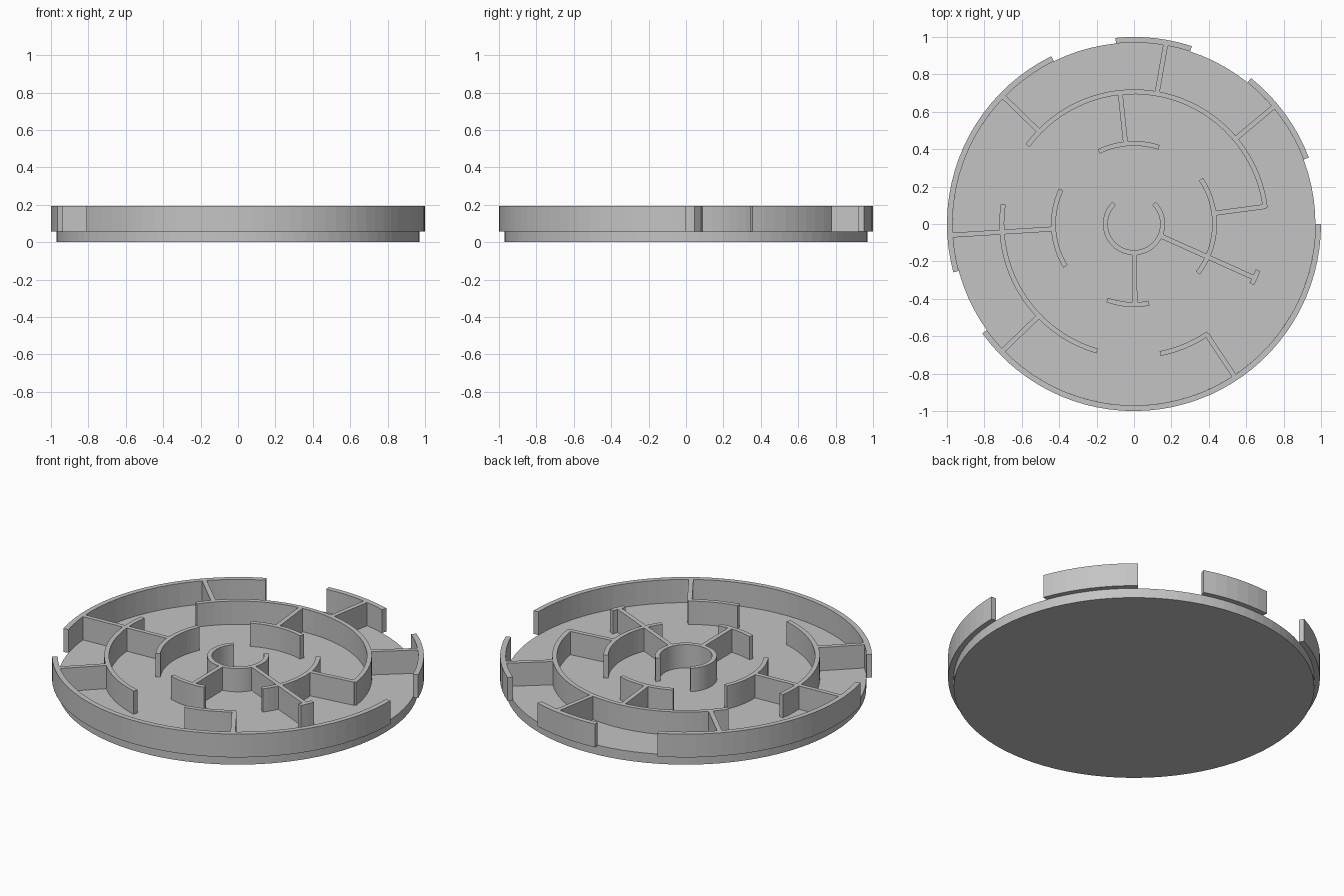
import bpy, bmesh
from math import cos, sin, radians, ceil

cube = bpy.data.objects.get("Cube")
if cube:
    bpy.data.objects.remove(cube, do_unlink=True)

FLOOR, TOP, THICK = 0.057, 0.195, 0.026

grey = bpy.data.materials.new("light_grey")
grey.use_nodes = True
grey.diffuse_color = (0.55, 0.55, 0.55, 1)
grey.node_tree.nodes["Principled BSDF"].inputs["Base Color"].default_value = (0.55, 0.55, 0.55, 1)


def extrude_outline(name, points, z0, z1):
    """Closed flat outline raised into a solid."""
    bm = bmesh.new()
    face = bm.faces.new([bm.verts.new((x, y, z0)) for x, y in points])
    raised = bmesh.ops.extrude_face_region(bm, geom=[face])
    verts = [g for g in raised["geom"] if isinstance(g, bmesh.types.BMVert)]
    bmesh.ops.translate(bm, verts=verts, vec=(0, 0, z1 - z0))
    bmesh.ops.recalc_face_normals(bm, faces=bm.faces)
    mesh = bpy.data.meshes.new(name)
    bm.to_mesh(mesh)
    bm.free()
    mesh.materials.append(grey)
    obj = bpy.data.objects.new(name, mesh)
    bpy.context.collection.objects.link(obj)
    return obj


def polar(r, deg):
    return r * cos(radians(deg)), r * sin(radians(deg))


def arc_wall(name, inner, outer, start, end):
    steps = max(2, ceil((end - start) / 4))
    angles = [start + (end - start) * i / steps for i in range(steps + 1)]
    outline = [polar(outer, a) for a in angles] + [polar(inner, a) for a in reversed(angles)]
    extrude_outline(name, outline, FLOOR, TOP)


def spoke_wall(name, angle, r0, r1):
    dx, dy = polar(1, angle)
    h = THICK / 2
    outline = [(r * dx - s * dy, r * dy + s * dx)
               for r, s in ((r0, -h), (r1, -h), (r1, h), (r0, h))]
    extrude_outline(name, outline, FLOOR, TOP)


# Round floor plate
extrude_outline("base_disc", [polar(0.97, a) for a in range(0, 360, 4)], 0, FLOOR)

# Concentric maze walls: inner radius, outer radius, angle spans
rings = {
    "outer_wall": (0.97, 1.0, [(20.8, 51.3), (72, 95.7), (116.2, 195), (215.8, 360)]),
    "middle_wall": (0.694, 0.72, [(7, 143.6), (171.4, 253.8), (281.4, 304.2), (333, 339.5)]),
    "inner_wall": (0.418, 0.444, [(33.8, 33.8 - 71.3), (72, 116), (154.7, 211.7), (250.5, 280.7)]),
    "centre_wall": (0.14, 0.166, [(133.7, 406.3)]),
}
for name, (inner, outer, spans) in rings.items():
    for i, span in enumerate(spans, 1):
        arc_wall(f"{name}_{i}", inner, outer, min(span), max(span))

# Radial dividers: angle, start radius, end radius
spokes = [
    (40, 0.71, 0.98), (80, 0.71, 0.98), (135.7, 0.71, 0.98),
    (224, 0.71, 0.98), (303.4, 0.71, 0.98),
    (7.6, 0.43, 0.71), (96, 0.43, 0.71), (183.5, 0.43, 0.98),
    (270.7, 0.155, 0.43), (335.9, 0.155, 0.71),
]
for i, spoke in enumerate(spokes, 1):
    spoke_wall(f"radial_wall_{i}", *spoke)
